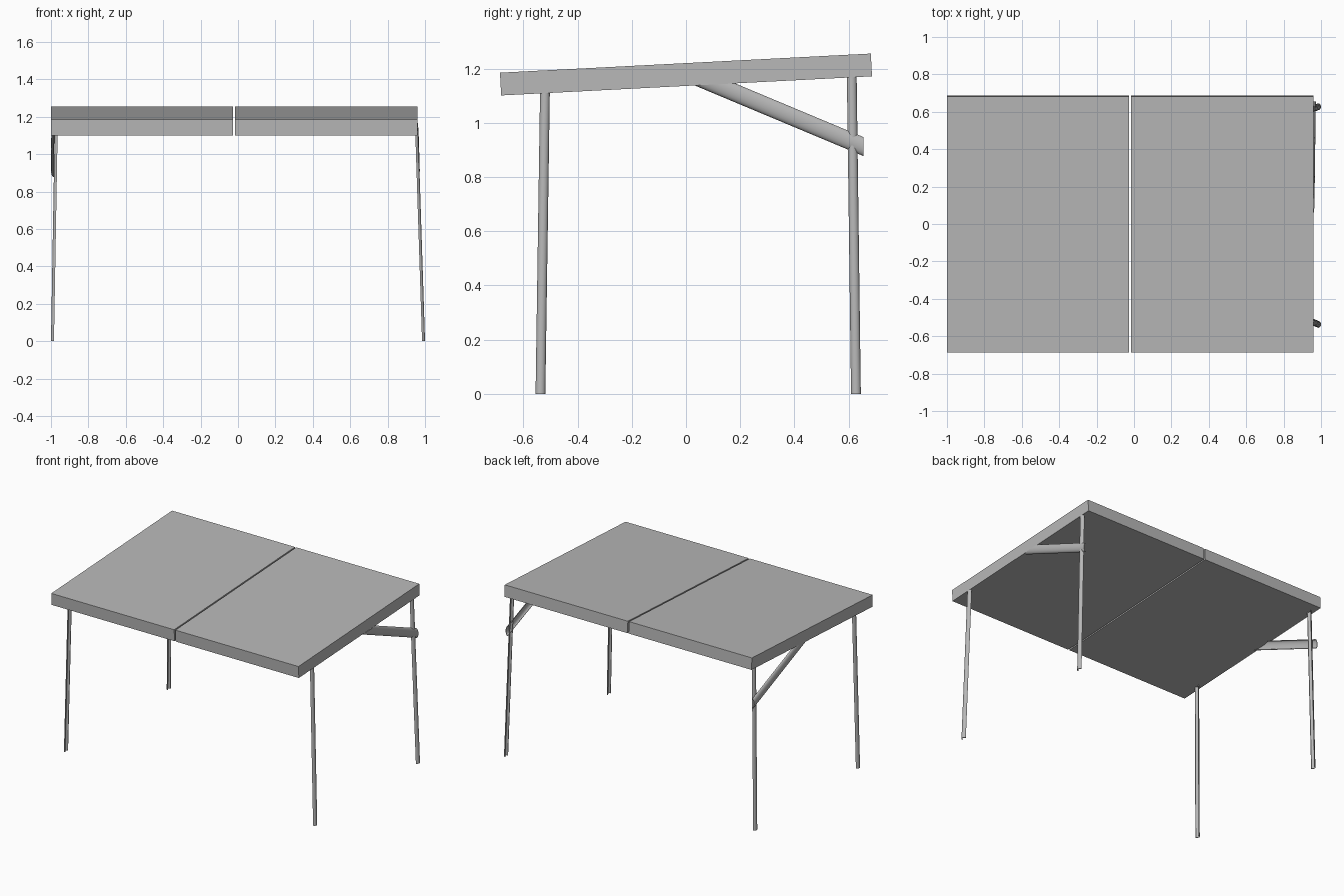
import bpy
import bmesh
import math
from mathutils import Vector, Matrix

old = bpy.data.objects.get("Cube")
if old:
    bpy.data.objects.remove(old, do_unlink=True)

grey = bpy.data.materials.new("plain grey")
grey.use_nodes = True
colour = (0.48, 0.48, 0.48, 1)
grey.diffuse_color = colour
grey.node_tree.nodes["Principled BSDF"].inputs["Base Color"].default_value = colour

# Table top: slight tilt, higher at the back
TILT = math.radians(2.95)
LENGTH, THICK = 1.37, 0.084
CENTRE = Vector((0, 0, 1.178))
UP = Vector((0, -math.sin(TILT), math.cos(TILT)))
UNDERSIDE = (CENTRE - UP * THICK / 2, UP)
FLOOR = (Vector((0, 0, 0)), Vector((0, 0, 1)))


def finish(name, bm):
    bmesh.ops.recalc_face_normals(bm, faces=bm.faces)
    mesh = bpy.data.meshes.new(name)
    bm.to_mesh(mesh)
    bm.free()
    mesh.materials.append(grey)
    obj = bpy.data.objects.new(name, mesh)
    bpy.context.collection.objects.link(obj)
    return obj


def panel(name, x0, x1):
    bm = bmesh.new()
    turn = Matrix.Rotation(TILT, 4, 'X')
    place = Matrix.Translation(CENTRE + Vector(((x0 + x1) / 2, 0, 0)))
    size = Matrix.Diagonal((x1 - x0, LENGTH, THICK, 1))
    bmesh.ops.create_cube(bm, size=1, matrix=place @ turn @ size)
    finish(name, bm)


def channel(width, depth, wall, side, steps=10):
    """Half-round channel section as (across, outward) pairs, crown at 0."""
    def arc(w, d):
        angles = [math.pi * i / steps for i in range(steps + 1)]
        return [(w / 2 * math.cos(a), side * (d * math.sin(a) - depth)) for a in angles]
    return arc(width, depth) + arc(width - 2 * wall, depth - wall)[::-1]


def beam(name, section, start, end, across, start_plane, end_plane):
    """Sweep a section along start-end, trimming each end on its plane."""
    bm = bmesh.new()
    along = (end - start).normalized()
    rings = []
    for point, normal in (start_plane, end_plane):
        ring = []
        for a, out in section:
            p = start + across * a + Vector((out, 0, 0))
            t = (point - p).dot(normal) / along.dot(normal)
            ring.append(bm.verts.new(p + along * t))
        rings.append(ring)
    low, high = rings
    n = len(section)
    for i in range(n):
        j = (i + 1) % n
        bm.faces.new((low[i], low[j], high[j], high[i]))
    # Rim strips between the outer and inner arcs
    for ring in rings:
        for i in range(n // 2 - 1):
            bm.faces.new((ring[i], ring[i + 1], ring[n - 2 - i], ring[n - 1 - i]))
    obj = finish(name, bm)
    bpy.ops.object.select_all(action='DESELECT')
    obj.select_set(True)
    bpy.context.view_layer.objects.active = obj
    bpy.ops.object.shade_smooth_by_angle(angle=math.radians(40))


# Two panels with a narrow seam
panel("right_top_panel", -1.0, -0.026)
panel("left_top_panel", -0.016, 0.96)

# Legs and diagonal braces: side, foot x, head x, brace foot x, brace head x
SIDES = (("right", -1, -1.0, -0.98, -1.0, -0.998),
         ("left", 1, 1.0, 0.963, 0.972, 0.965))
for label, side, foot, head, brace_foot, brace_head in SIDES:
    leg_section = channel(0.036, 0.016, 0.004, side)
    for end, y_foot, y_head in (("front", -0.537, -0.52), ("back", 0.627, 0.612)):
        beam(f"{label}_{end}_leg", leg_section,
             Vector((foot, y_foot, 0)), Vector((head, y_head, 1.14)),
             Vector((0, 1, 0)), FLOOR, UNDERSIDE)
    beam(f"{label}_brace", channel(0.07, 0.016, 0.004, side),
         Vector((brace_foot, 0.655, 0.912)), Vector((brace_head, 0.11, 1.14)),
         Vector((0, 0, 1)), (Vector((0, 0.655, 0)), Vector((0, 1, 0))), UNDERSIDE)
